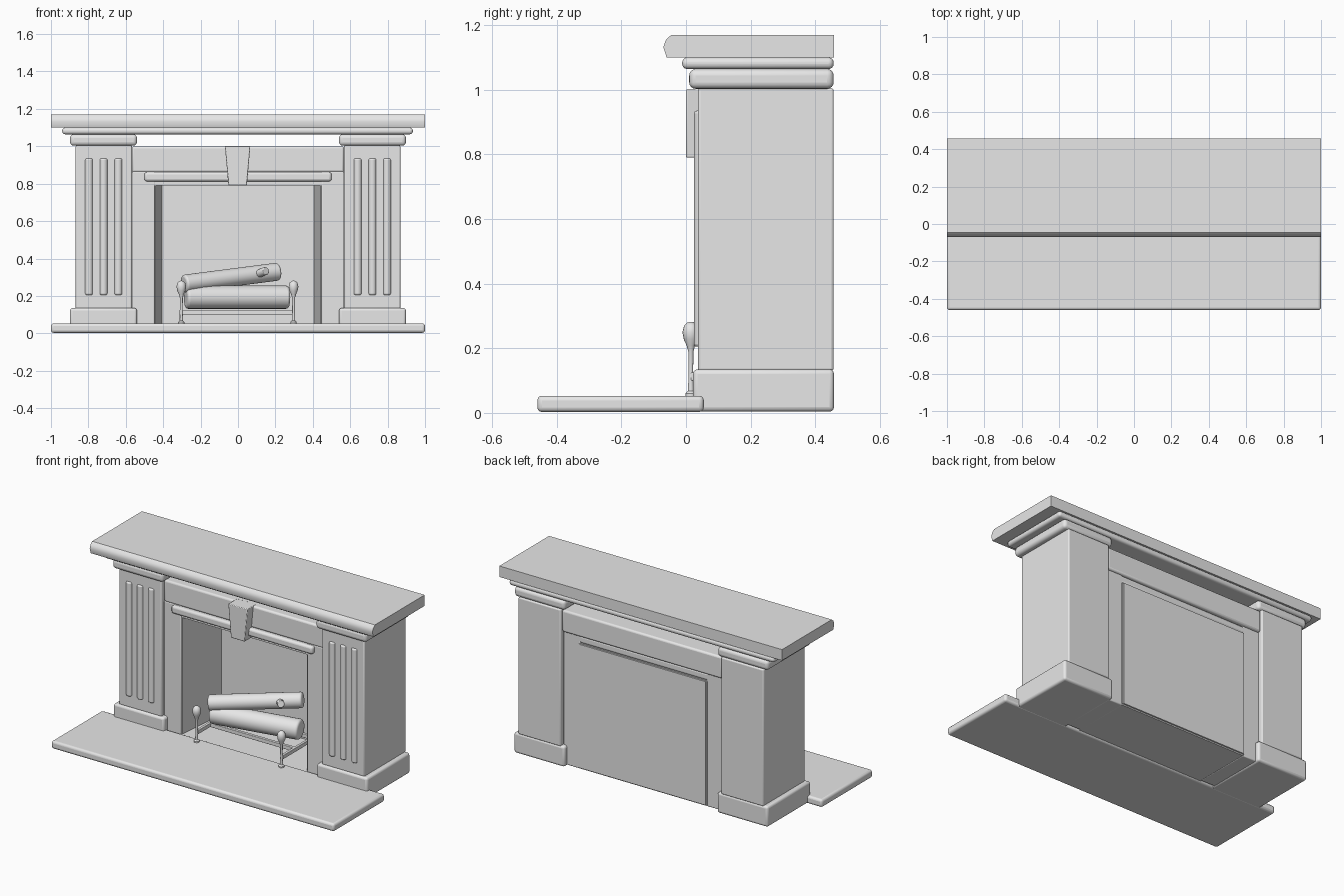
import bpy, bmesh, math
from mathutils import Vector

if "Cube" in bpy.data.objects:
    bpy.data.objects.remove(bpy.data.objects["Cube"])

stone = bpy.data.materials.new("pale_stone")
stone.diffuse_color = (0.8, 0.8, 0.8, 1)
stone.use_nodes = True
stone.node_tree.nodes["Principled BSDF"].inputs["Base Color"].default_value = stone.diffuse_color


def finish(name, bm, bevel=0.0, segs=3):
    """Turn a bmesh into a named, smooth-by-angle object."""
    bmesh.ops.recalc_face_normals(bm, faces=bm.faces[:])
    me = bpy.data.meshes.new(name)
    bm.to_mesh(me)
    bm.free()
    ob = bpy.data.objects.new(name, me)
    bpy.context.collection.objects.link(ob)
    me.materials.append(stone)
    if bevel:
        mod = ob.modifiers.new("rounded", "BEVEL")
        mod.width, mod.segments, mod.limit_method = bevel, segs, "ANGLE"
    bpy.ops.object.select_all(action="DESELECT")
    bpy.context.view_layer.objects.active = ob
    ob.select_set(True)
    bpy.ops.object.shade_smooth_by_angle(angle=math.radians(40))
    return ob


def box(name, x0, x1, y0, y1, z0, z1, bevel=0.0, segs=3):
    bm = bmesh.new()
    bmesh.ops.create_cube(bm, size=1)
    for v in bm.verts:
        v.co = Vector((x0 + (v.co.x + .5) * (x1 - x0),
                       y0 + (v.co.y + .5) * (y1 - y0),
                       z0 + (v.co.z + .5) * (z1 - z0)))
    return finish(name, bm, bevel, segs)


def prism(name, pts, push, bevel=0.0):
    """Extrude a flat outline along a vector."""
    bm = bmesh.new()
    face = bm.faces.new([bm.verts.new(p) for p in pts])
    out = bmesh.ops.extrude_face_region(bm, geom=[face])["geom"]
    vs = [g for g in out if isinstance(g, bmesh.types.BMVert)]
    bmesh.ops.translate(bm, verts=vs, vec=push)
    return finish(name, bm, bevel, 2)


def rod(name, a, b, r, bevel=0.0, sides=20):
    a, b = Vector(a), Vector(b)
    bm = bmesh.new()
    bmesh.ops.create_cone(bm, cap_ends=True, segments=sides, radius1=r,
                          radius2=r, depth=(b - a).length)
    rot = (b - a).to_track_quat("Z", "Y").to_matrix()
    for v in bm.verts:
        v.co = rot @ v.co + (a + b) / 2
    return finish(name, bm, bevel, 3)


def lathe(name, profile, x, y, sides=16):
    """Spin (radius, z) points about a vertical axis."""
    bm = bmesh.new()
    vs = [bm.verts.new((x + r, y, z)) for r, z in profile]
    es = [bm.edges.new(p) for p in zip(vs, vs[1:])]
    bmesh.ops.spin(bm, geom=vs + es, cent=(x, y, 0), axis=(0, 0, 1),
                   angle=math.tau, steps=sides)
    bmesh.ops.remove_doubles(bm, verts=bm.verts[:], dist=1e-5)
    return finish(name, bm)


# hearth slab
box("hearth", -1, 1, -.46, .055, .003, .053, .014)

# mantel shelf with a nosed front edge, and the moulding below it
nose = [(.458, 1.10), (.458, 1.17), (-.045, 1.17), (-.062, 1.155),
        (-.07, 1.132), (-.06, 1.10)]
prism("mantel_shelf", [(-1, y, z) for y, z in nose], (2, 0, 0))
box("shelf_moulding", -.94, .935, -.012, .457, 1.064, 1.10, .016, 4)

# columns with base, capital and three reeds
for s, side in ((-1, "left"), (1, "right")):
    def span(a, b):
        return (min(s * a, s * b), max(s * a, s * b))
    box(side + "_column_base", *span(.54, .898), .022, .458, .004, .135, .014)
    box(side + "_column", *span(.567, .868), .037, .457, .13, 1.005, .008)
    box(side + "_capital", *span(.54, .898), .01, .457, 1.003, 1.064, .02, 4)
    for i in range(3):
        x = s * (.64 + i * .0785)
        rod(f"{side}_reed_{i + 1}", (x, .046, .205), (x, .046, .935), .022, .008)
    # surround jamb beside the opening
    box(side + "_jamb", *span(.445, .567), .06, .43, .01, .865, .006)
    # splayed firebox wall
    prism(side + "_firebox_wall",
          [(s * .45, .07, .02), (s * .452, .435, .02), (s * .405, .435, .02),
           (s * .44, .07, .02)], (0, 0, .79))

# lintel, its lower strip, and the keystone
box("lintel", -.567, .567, .06, .445, .86, 1.0, .012)
box("lintel_strip", -.5, .5, .035, .43, .812, .862, .014)
prism("keystone", [(-.07, .0, 1.002), (.066, .0, 1.002), (.047, .0, .79),
                   (-.051, .0, .79)], (0, .09, 0), .004)

# firebox back, ceiling and floor
box("firebox_back", -.445, .445, .415, .44, .02, .81)
box("firebox_ceiling", -.45, .45, .065, .43, .79, .814)
box("firebox_floor", -.45, .45, .05, .43, .012, .045)

# andirons: finial posts, rails, feet
finial = [(0, .05), (.017, .05), (.017, .06), (.009, .068), (.007, .12),
          (.008, .19), (.013, .208), (.022, .228), (.026, .25),
          (.021, .27), (.010, .28), (0, .282)]
for x, side in ((-.303, "left"), (.297, "right")):
    lathe(side + "_andiron_post", finial, x, .015)
    box(side + "_andiron_rail", x - .009, x + .009, .015, .35, .10, .125, .003)
    box(side + "_andiron_foot", x - .009, x + .009, .325, .35, .04, .11, .003)
box("grate_crossbar", -.303, .297, .33, .35, .10, .125, .003)
box("grate_front_bar", -.303, .297, .14, .16, .10, .125, .003)

# logs, one resting across the other, with a cut branch stub
rod("lower_log", (-.28, .14, .193), (.27, .25, .193), .062, .014, 24)
rod("upper_log", (-.29, .12, .265), (.215, .35, .33), .048, .012, 24)
rod("branch_stub", (.09, .29, .31), (.15, .22, .335), .022, .004, 12)
